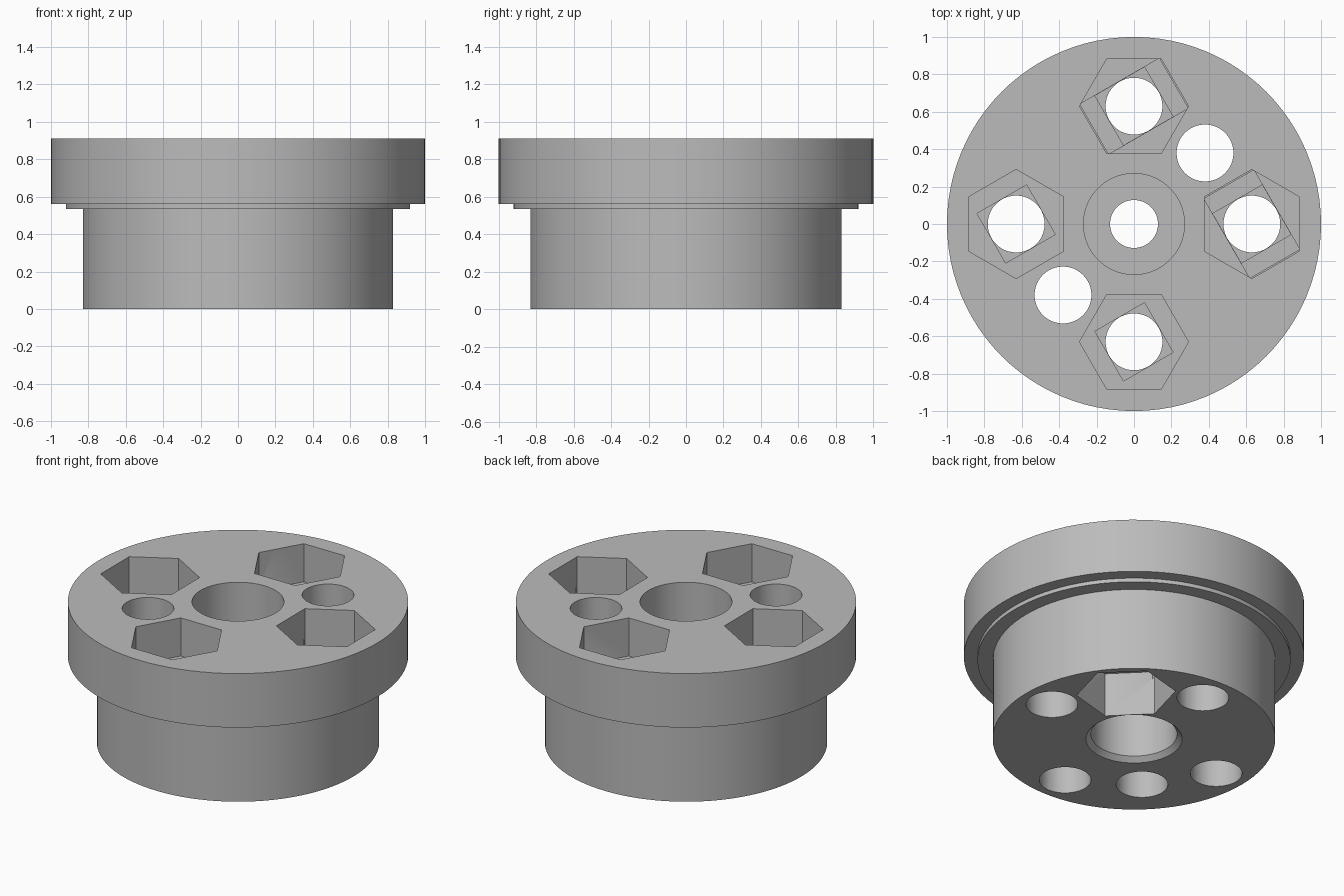
import bpy, bmesh
from math import radians, cos, sin, pi
from mathutils import Matrix, Vector

cube = bpy.data.objects.get("Cube")
if cube:
    bpy.data.objects.remove(cube, do_unlink=True)

grey = bpy.data.materials.new("plain grey")
grey.use_nodes = True
color = (0.5, 0.5, 0.5, 1)
grey.diffuse_color = color
grey.node_tree.nodes["Principled BSDF"].inputs["Base Color"].default_value = color


def new_object(name, bm):
    bmesh.ops.recalc_face_normals(bm, faces=bm.faces)
    mesh = bpy.data.meshes.new(name)
    bm.to_mesh(mesh)
    bm.free()
    mesh.materials.append(grey)
    obj = bpy.data.objects.new(name, mesh)
    bpy.context.collection.objects.link(obj)
    return obj


def lathe(name, profile, steps=96):
    """Turn a closed radius/height outline around the z axis."""
    bm = bmesh.new()
    rings = [[bm.verts.new((r * cos(2 * pi * i / steps), r * sin(2 * pi * i / steps), z))
              for i in range(steps)] for r, z in profile]
    for a, b in zip(rings, rings[1:] + rings[:1]):
        for i in range(steps):
            j = (i + 1) % steps
            bm.faces.new((a[i], a[j], b[j], b[i]))
    return new_object(name, bm)


# Flanged hub with its stepped, chamfered centre bore
hub = lathe("flanged_hub", [
    (0.83, 0), (0.83, 0.535), (0.92, 0.535), (0.92, 0.56), (1, 0.56), (1, 0.91),
    (0.27, 0.91), (0.27, 0.45), (0.128, 0.45), (0.128, 0.32), (0.253, 0.32),
    (0.253, 0.03), (0.283, 0)])
bpy.context.view_layer.objects.active = hub


def cut(bm, place):
    """Subtract a shape from the hub."""
    bm.transform(place)
    cutter = new_object("cutter", bm)
    cutter.hide_render = True
    mod = hub.modifiers.new("cut", "BOOLEAN")
    mod.operation, mod.solver, mod.object = "DIFFERENCE", "EXACT", cutter
    bpy.ops.object.modifier_apply(modifier=mod.name)
    bpy.data.objects.remove(cutter, do_unlink=True)


def prism(sides, radius, low, high):
    bm = bmesh.new()
    bmesh.ops.create_cone(bm, cap_ends=True, segments=sides, radius1=radius, radius2=radius,
                          depth=high - low, matrix=Matrix.Translation((0, 0, (low + high) / 2)))
    return bm


def box(length, width, low, high):
    bm = bmesh.new()
    bmesh.ops.create_cube(bm, size=1, matrix=Matrix.Translation((0, 0, (low + high) / 2))
                          @ Matrix.Diagonal((length, width, high - low, 1)))
    return bm


def nut_hole(angle, distance, floor, side):
    """Bolt hole with a hex pocket, and a bridging slot and square in its floor."""
    turn = Matrix.Rotation(radians(angle), 4, "Z")
    place = turn @ Matrix.Translation((distance, 0, 0))
    skew = place @ Matrix.Rotation(radians(-60), 4, "Z")

    def span(depth, reach):
        return sorted((floor - side * depth, floor + side * reach))

    cut(prism(6, 0.2915, *span(0, 0.4)), place)
    cut(box(0.49, 0.308, *span(0.025, 0.05)), skew)
    cut(box(0.306, 0.306, *span(0.05, 0.06)), skew)
    cut(prism(48, 0.152, -0.1, 1), place)


# Four nut pockets in the flange, two in the underside
for angle in (0, 90, 180, 270):
    nut_hole(angle, 0.63, 0.663, 1)
for angle in (45, 225):
    nut_hole(angle, 0.537, 0.285, -1)

hub.select_set(True)
bpy.ops.object.shade_smooth_by_angle(angle=radians(30))
